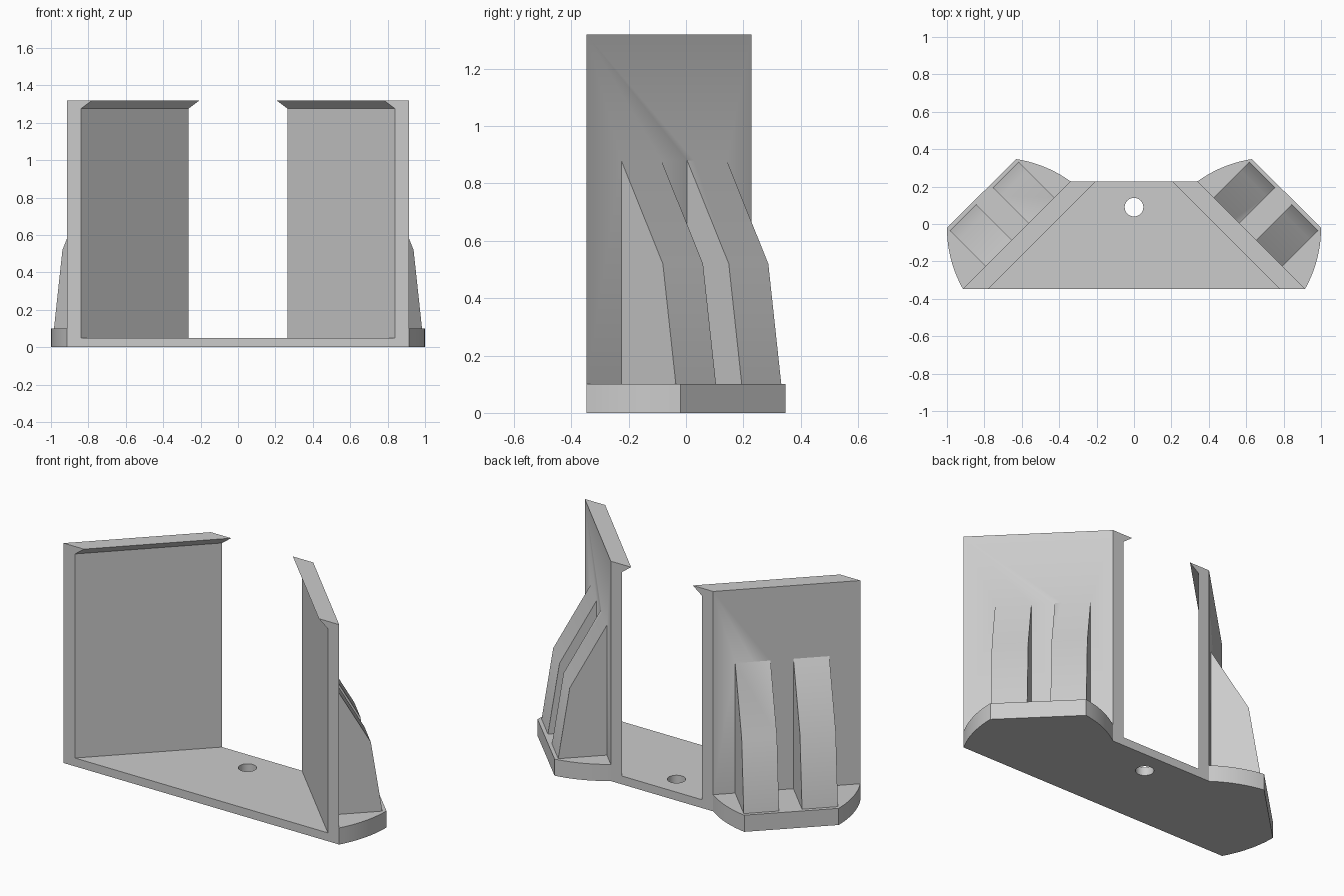
import bpy, bmesh, math
from mathutils import Vector

cube = bpy.data.objects.get("Cube")
if cube:
    bpy.data.objects.remove(cube, do_unlink=True)

grey = bpy.data.materials.new("light grey")
grey.use_nodes = True
grey.diffuse_color = (0.6, 0.6, 0.6, 1)
grey.node_tree.nodes["Principled BSDF"].inputs["Base Color"].default_value = (0.6, 0.6, 0.6, 1)

FRONT, BACK = -0.347, 0.228
SHIFT = BACK - FRONT          # walls run inwards at 45 degrees
OUTER, INNER, LIP = 0.915, 0.84, 0.78
HEIGHT, FLOOR, FLANGE = 1.32, 0.05, 0.1


def loft(name, start, end):
    """Closed solid between two matching loops of points."""
    bm = bmesh.new()
    a = [bm.verts.new(p) for p in start]
    b = [bm.verts.new(p) for p in end]
    bm.faces.new(a)
    bm.faces.new(b[::-1])
    for i in range(len(a)):
        j = (i + 1) % len(a)
        bm.faces.new((a[i], b[i], b[j], a[j]))
    bmesh.ops.recalc_face_normals(bm, faces=bm.faces)
    mesh = bpy.data.meshes.new(name)
    bm.to_mesh(mesh)
    bm.free()
    mesh.materials.append(grey)
    obj = bpy.data.objects.new(name, mesh)
    bpy.context.collection.objects.link(obj)
    return obj


def arc(p, q, radius, steps=10):
    """Points on a shallow arc from p to q, bulging right of the chord."""
    p, q = Vector(p), Vector(q)
    chord = q - p
    side = Vector((chord.y, -chord.x)).normalized()
    centre = (p + q) / 2 - side * math.sqrt(radius ** 2 - chord.length_squared / 4)
    half = math.asin(chord.length / 2 / radius)
    mid = math.atan2(side.y, side.x)
    return [centre + radius * Vector((math.cos(mid + half * t), math.sin(mid + half * t)))
            for t in (2 * i / steps - 1 for i in range(steps + 1))]


def combine(target, tool, operation):
    mod = target.modifiers.new(operation, 'BOOLEAN')
    mod.operation = operation
    mod.solver = 'EXACT'
    mod.object = tool
    bpy.context.view_layer.objects.active = target
    bpy.ops.object.modifier_apply(modifier=mod.name)
    bpy.data.objects.remove(tool, do_unlink=True)


# Floor and both lipped walls: one U section, narrowing towards the back
half = [(OUTER, 0), (OUTER, HEIGHT), (LIP, HEIGHT), (INNER, 1.275), (INNER, FLOOR)]
section = [(x, z, 1) for x, z in half] + [(-x, z, -1) for x, z in reversed(half)]
body = loft("holder_body",
            [(x, FRONT, z) for x, z, s in section],
            [(x - s * SHIFT, BACK, z) for x, z, s in section])

# Rounded flange outline and rib profile (outward distance, height)
outline = (arc((OUTER, FRONT), (1.0, -0.02), 0.664)
           + arc((0.63, 0.347), (OUTER - SHIFT, BACK), 0.664)
           + [Vector((0.32, 0.2)), Vector((0.86, -0.33))])
rib_profile = [(-0.02, 0.05), (0.269, 0.05), (0.269, FLANGE),
               (0.205, 0.52), (0, 0.88), (-0.02, 0.88)]
origin = Vector((OUTER - SHIFT / 2, (FRONT + BACK) / 2))
along = Vector((1, -1)).normalized()
outward = Vector((1, 1)).normalized()


def rib_loop(side, u):
    loop = []
    for v, z in rib_profile:
        p = origin + along * u + outward * v
        loop.append((side * p.x, p.y, z))
    return loop


for side, label in ((1, "left"), (-1, "right")):
    flange = loft(label + "_flange",
                  [(side * p.x, p.y, 0) for p in outline],
                  [(side * p.x, p.y, FLANGE) for p in outline])
    combine(body, flange, 'UNION')
    for u0, u1 in ((-0.285, -0.09), (0.037, 0.235)):
        rib = loft(label + "_rib", rib_loop(side, u0), rib_loop(side, u1))
        combine(body, rib, 'UNION')

# Screw hole through the floor
ring = [(0.05 * math.cos(i * math.tau / 32), 0.09 + 0.05 * math.sin(i * math.tau / 32))
        for i in range(32)]
combine(body, loft("hole_cutter", [(x, y, -0.1) for x, y in ring],
                   [(x, y, 0.2) for x, y in ring]), 'DIFFERENCE')

# Smooth the arcs and rib bends, keep corners sharp
for obj in bpy.context.selected_objects:
    obj.select_set(False)
body.select_set(True)
bpy.context.view_layer.objects.active = body
bpy.ops.object.shade_smooth_by_angle(angle=math.radians(31))
